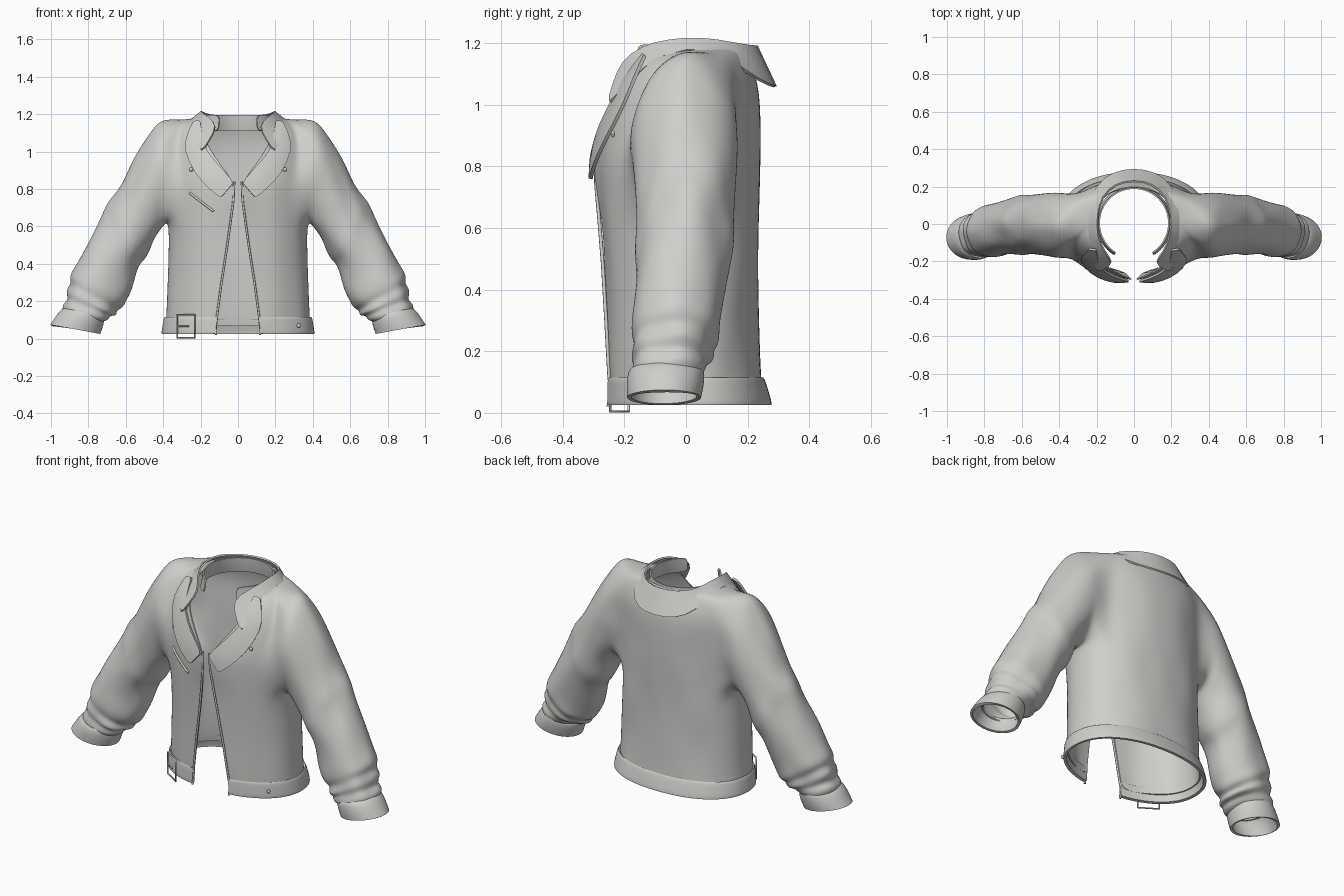
import bpy, bmesh, math
from mathutils import Vector, noise

cube = bpy.data.objects.get("Cube")
if cube:
    bpy.data.objects.remove(cube, do_unlink=True)

cloth = bpy.data.materials.new("light_grey_cloth")
cloth.use_nodes = True
GREY = (0.62, 0.62, 0.6, 1)
cloth.diffuse_color = GREY
cloth.node_tree.nodes["Principled BSDF"].inputs["Base Color"].default_value = GREY

# Torso levels: height, half width, back y, front y, half gap of the front opening
LEVELS = [
    (.07, .39, .25, -.25, .118), (.12, .385, .243, -.255, .112),
    (.30, .378, .238, -.262, .088), (.48, .372, .238, -.27, .06),
    (.62, .372, .238, -.28, .04), (.74, .378, .24, -.29, .024),
    (.84, .382, .243, -.292, .02), (.95, .382, .243, -.268, .11),
    (1.06, .365, .24, -.232, .18), (1.165, .31, .205, -.16, .2),
    (1.185, .2, .2, -.09, .185)]
POWER = 2.2
HALF = 7                   # columns from back to side, and from side to front
ARM_LOW, ARM_HIGH = 4, 9   # levels bounding the armhole
ARM_BACK, ARM_FRONT = 4, 10

# Sleeve rings: outer edge x, z, inner edge x, z, front y, back y
SLEEVE = [
    (.405, 1.178, .385, .605, -.185, .17), (.475, 1.105, .415, .575, -.18, .17),
    (.56, .945, .45, .53, -.165, .16), (.63, .82, .485, .46, -.158, .155),
    (.69, .725, .51, .41, -.16, .15), (.71, .67, .53, .37, -.158, .14),
    (.80, .52, .575, .27, -.168, .125), (.865, .39, .605, .20, -.182, .112),
    (.905, .335, .62, .165, -.178, .108), (.89, .295, .655, .155, -.17, .088),
    (.925, .255, .65, .125, -.186, .095), (.905, .21, .69, .13, -.17, .07),
    (.945, .185, .695, .105, -.18, .068), (.935, .14, .735, .095, -.175, .05)]
CUFF = [(.93, .165, .72, .115, -.182, .058), (.955, .15, .712, .1, -.192, .062),
        (.985, .105, .722, .06, -.194, .058), (1.005, .075, .735, .025, -.192, .05)]


def finish(obj, mirror=True, subsurf=2, thick=0.0, offset=-1.0):
    obj.data.materials.append(cloth)
    if obj.type == 'MESH':
        for f in obj.data.polygons:
            f.use_smooth = True
    if mirror:
        m = obj.modifiers.new("mirror", 'MIRROR')
        m.merge_threshold = 0.002
    if subsurf:
        s = obj.modifiers.new("smooth", 'SUBSURF')
        s.levels = s.render_levels = subsurf
    if thick:
        t = obj.modifiers.new("thickness", 'SOLIDIFY')
        t.thickness, t.offset = thick, offset
    if obj.type == 'MESH':
        e = obj.modifiers.new("crisp_rims", 'EDGE_SPLIT')
        e.split_angle = math.radians(45)
    return obj


def to_object(name, bm):
    bmesh.ops.recalc_face_normals(bm, faces=bm.faces)
    me = bpy.data.meshes.new(name)
    bm.to_mesh(me)
    bm.free()
    obj = bpy.data.objects.new(name, me)
    bpy.context.collection.objects.link(obj)
    return obj


def add_grid(bm, rows, closed=False, skip=lambda i, j: False):
    vs = [[bm.verts.new(p) for p in r] for r in rows]
    n = len(rows[0])
    for i in range(len(rows) - 1):
        for j in range(n if closed else n - 1):
            if not skip(i, j):
                k = (j + 1) % n
                bm.faces.new((vs[i][j], vs[i][k], vs[i + 1][k], vs[i + 1][j]))
    return vs


def sheet(name, rows, closed=False, **kw):
    bm = bmesh.new()
    add_grid(bm, rows, closed)
    return finish(to_object(name, bm), **kw)


def tube(name, pts, radius, cyclic=False, mirror=False):
    cu = bpy.data.curves.new(name, 'CURVE')
    cu.dimensions = '3D'
    cu.bevel_depth, cu.bevel_resolution = radius, 2
    cu.use_fill_caps = True
    sp = cu.splines.new('POLY')
    sp.points.add(len(pts) - 1)
    for q, p in zip(sp.points, pts):
        q.co = (*p, 1)
    sp.use_cyclic_u = cyclic
    obj = bpy.data.objects.new(name, cu)
    bpy.context.collection.objects.link(obj)
    return finish(obj, mirror=mirror, subsurf=0)


def torso_row(z, a, back, front, gap):
    end = math.acos((gap / a) ** (POWER / 2))
    mid, b = (back + front) / 2, (back - front) / 2
    row = []
    for j in range(2 * HALF + 1):
        t = math.pi / 2 * (1 - j / HALF) if j <= HALF else -end * (j - HALF) / HALF
        c, s = max(math.cos(t), 0), math.sin(t)
        x = a * c ** (2 / POWER) if j else 0
        y = mid + math.copysign(b * abs(s) ** (2 / POWER), s)
        row.append(Vector((x, y, z)))
    return row


def front_y(x, z, lift=0.0):
    # front of the torso at a given width and height
    for lo, hi in zip(LEVELS, LEVELS[1:]):
        if z <= hi[0]:
            break
    f = min(max((z - lo[0]) / (hi[0] - lo[0]), 0), 1)
    a, back, front, gap = (p + (q - p) * f for p, q in zip(lo[1:], hi[1:]))
    r = max(1 - (abs(x) / a) ** POWER, 0) ** (1 / POWER)
    return (back + front) / 2 - (back - front) / 2 * r - lift


def sleeve_row(ring, n, start, crease=0.0):
    ux, uz, lx, lz, y0, y1 = ring
    row = []
    for k in range(n):
        t = start + math.tau * k / n
        s, c = math.sin(t), math.cos(t)
        p = Vector(((ux + lx) / 2 + (ux - lx) / 2 * s,
                    (y0 + y1) / 2 + (y1 - y0) / 2 * c,
                    (uz + lz) / 2 + (uz - lz) / 2 * s))
        w = crease * noise.noise(p * 9)
        row.append(p + Vector((s * w, c * w, s * w)))
    return row


# Torso and sleeve as one cloth surface, joined at the armhole
bm = bmesh.new()
rows = [torso_row(*lv) for lv in LEVELS]
for r in rows:
    for p in r[1:]:
        p.y += 0.014 * noise.noise(Vector((p.x * 9, p.y * 5, p.z * 5)))
hole = lambda i, j: ARM_LOW <= i < ARM_HIGH and ARM_BACK <= j < ARM_FRONT
vs = add_grid(bm, rows, skip=hole)
rim = [vs[i][j] for i in range(ARM_LOW, ARM_HIGH + 1) for j in range(ARM_BACK, ARM_FRONT + 1)
       if i in (ARM_LOW, ARM_HIGH) or j in (ARM_BACK, ARM_FRONT)]
around = lambda v: math.atan2((v.co.z - .89) / .28, (v.co.y + .01) / .17)
rim.sort(key=around)
n, start = len(rim), around(rim[0])
arm = add_grid(bm, [sleeve_row(r, n, start, .02) for r in SLEEVE], closed=True)
for k in range(n):
    m = (k + 1) % n
    bm.faces.new((rim[k], rim[m], arm[0][m], arm[0][k]))
bmesh.ops.delete(bm, geom=[v for v in bm.verts if not v.link_faces], context='VERTS')
finish(to_object("jacket_body_and_sleeves", bm), thick=.008)

# Cuffs and waistband
sheet("cuffs", [sleeve_row(r, 24, 0) for r in CUFF], closed=True, thick=.014)
BAND = [(.025, .41, .28, -.262, .118), (.035, .412, .28, -.264, .118),
        (.07, .406, .27, -.263, .116), (.108, .4, .258, -.262, .114),
        (.115, .394, .252, -.258, .114)]
sheet("waistband", [torso_row(*b) for b in BAND], thick=.016)

# Lapels, laid over the chest
INNER = [(.022, .835), (.06, .88), (.11, .935), (.172, 1.005), (.19, 1.08), (.2, 1.165)]
OUTER = [(.095, .75), (.15, .8), (.23, .875), (.292, 1.015), (.27, 1.09), (.24, 1.16)]
rows = []
for (x0, z0), (x1, z1) in zip(INNER, OUTER):
    row = []
    for k in range(6):
        f = k / 5
        x, z = x0 + (x1 - x0) * f, z0 + (z1 - z0) * f
        row.append((x, front_y(x, z, .014 + .012 * f), z))
    rows.append(row)
sheet("lapels", rows, subsurf=1, thick=.012, offset=0)

# Collar: turned-down fall and inner stand
TOP = [(0, .235, 1.19), (.1, .215, 1.19), (.17, .15, 1.2), (.197, .05, 1.218),
       (.195, -.06, 1.21), (.165, -.14, 1.19), (.105, -.21, 1.14)]
LOW = [(0, .297, 1.058), (.12, .276, 1.06), (.205, .2, 1.1), (.245, .09, 1.19),
       (.24, -.08, 1.17), (.225, -.19, 1.07), (.2, -.262, .982)]
mids = [((Vector(p) + Vector(q)) / 2) for p, q in zip(TOP, LOW)]
sheet("collar_fall", [TOP, mids, LOW], subsurf=1, thick=.01, offset=0)
stand = []
for z, r in ((1.11, .2), (1.15, .192), (1.195, .188)):
    angles = [math.radians(90 - 13.5 * k) for k in range(12)]
    stand.append([(0 if k == 0 else r * math.cos(t), r * math.sin(t) + .005, z)
                  for k, t in enumerate(angles)])
sheet("collar_stand", stand, subsurf=1, thick=.008, offset=0)

# Front zip edges and the slanted chest zip
edge = [(lv[4], front_y(lv[4], lv[0], .002), lv[0]) for lv in LEVELS[:7]]
tube("front_zip_edges", [(.118, -.252, .02)] + edge, .006, mirror=True)
slant = [(-.26 + .13 * f, .78 - .1 * f) for f in (0, .25, .5, .75, 1)]
tube("chest_zip", [(x, front_y(x, z, .003), z) for x, z in slant], .006)

# Belt buckle on the right of the waistband
def buckle_point(u, z):
    x = -.278 + u
    return (x, front_y(x, .07, .035), z)

frame = [(-.047, .005), (.047, .005), (.047, .127), (-.047, .127)]
tube("buckle_frame", [buckle_point(*p) for p in frame], .005, cyclic=True)
tube("buckle_prong", [buckle_point(-.045, .066), buckle_point(.015, .066)], .004)


# Snaps on the lapels and waistband
def snap(name, x, z, lift, mirror):
    bm = bmesh.new()
    bmesh.ops.create_uvsphere(bm, u_segments=12, v_segments=8, radius=.011)
    obj = to_object(name, bm)
    for v in obj.data.vertices:
        v.co = Vector((v.co.x + x, v.co.y * .6 + front_y(x, z, lift), v.co.z + z))
    finish(obj, mirror=mirror, subsurf=0)


snap("lapel_snaps", .25, .905, .012, True)
snap("waistband_snap", .325, .07, .03, False)
